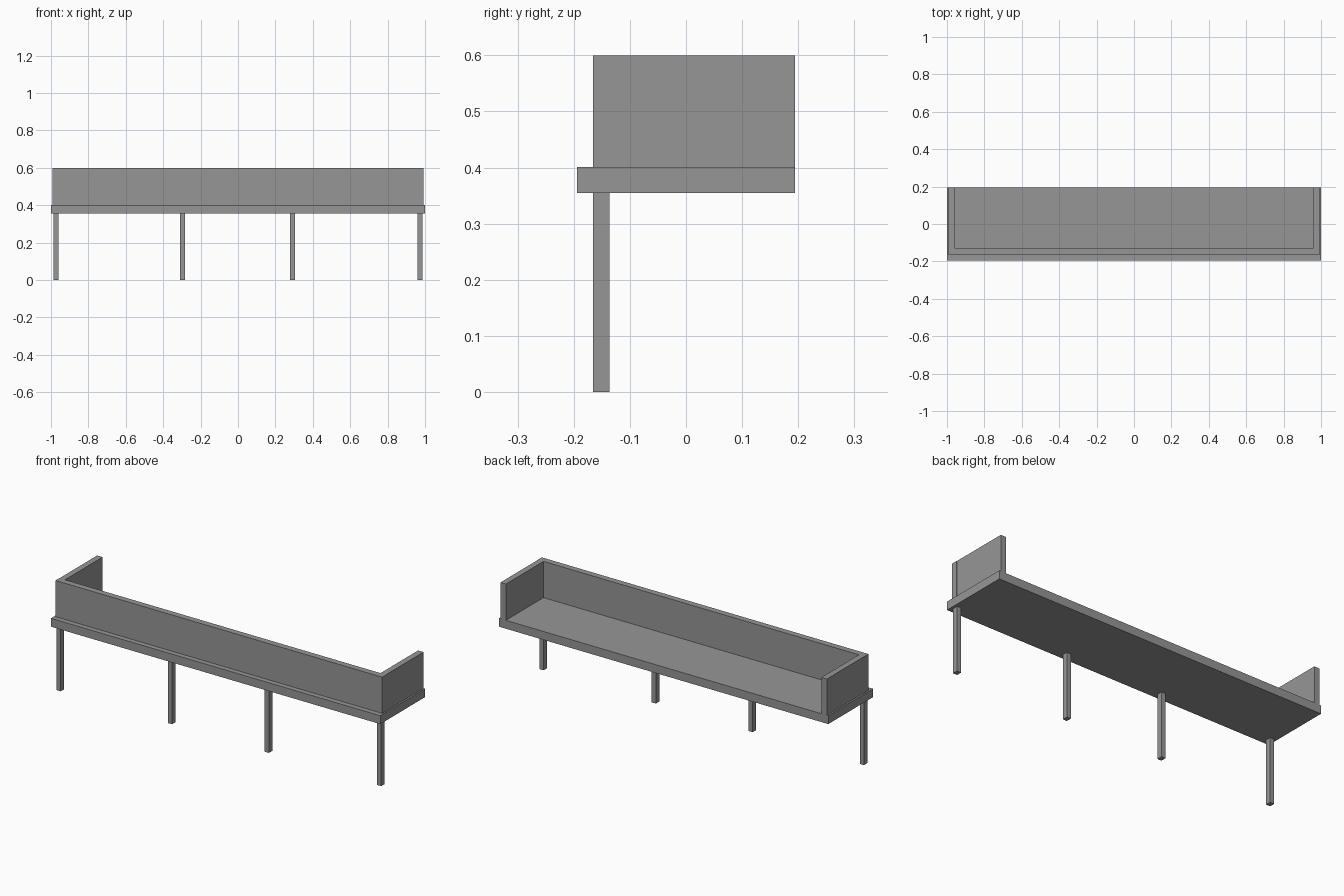
import bpy

cube = bpy.data.objects.get("Cube")
if cube:
    bpy.data.objects.remove(cube, do_unlink=True)

# One flat grey for the whole balcony
grey = bpy.data.materials.new("concrete_grey")
grey.use_nodes = True
colour = (0.305, 0.305, 0.305, 1)
grey.diffuse_color = colour
grey.node_tree.nodes["Principled BSDF"].inputs["Base Color"].default_value = colour


def box(name, low, high):
    """Box spanning two opposite corners."""
    centre = [(a + b) / 2 for a, b in zip(low, high)]
    size = [b - a for a, b in zip(low, high)]
    bpy.ops.mesh.primitive_cube_add(size=1, location=centre)
    obj = bpy.context.object
    obj.name = name
    obj.scale = size
    bpy.ops.object.transform_apply(location=False, rotation=False, scale=True)
    obj.data.materials.append(grey)
    return obj


FRONT, BACK = -0.166, 0.194
FLOOR, UNDERSIDE, TOP = 0.401, 0.355, 0.6
WALL_X, WALL = 0.992, 0.034

# Floor slab and front parapet
box("floor_slab", (-1, -BACK, UNDERSIDE), (1, BACK, FLOOR))
box("front_parapet", (-WALL_X, FRONT, FLOOR), (WALL_X, FRONT + WALL, TOP))

# Side parapets, set a hair inside the ends of the front parapet
for name, side in (("right", -1), ("left", 1)):
    xs = sorted((side * (WALL_X - 0.001), side * (WALL_X - WALL)))
    box(name + "_parapet", (xs[0], FRONT + 0.004, FLOOR), (xs[1], BACK, TOP))

# Row of posts under the front edge
for i, x in enumerate((-0.973, -0.297, 0.291, 0.973)):
    box(f"post_{i + 1}", (x - 0.0125, FRONT, 0), (x + 0.0125, FRONT + 0.03, UNDERSIDE))
